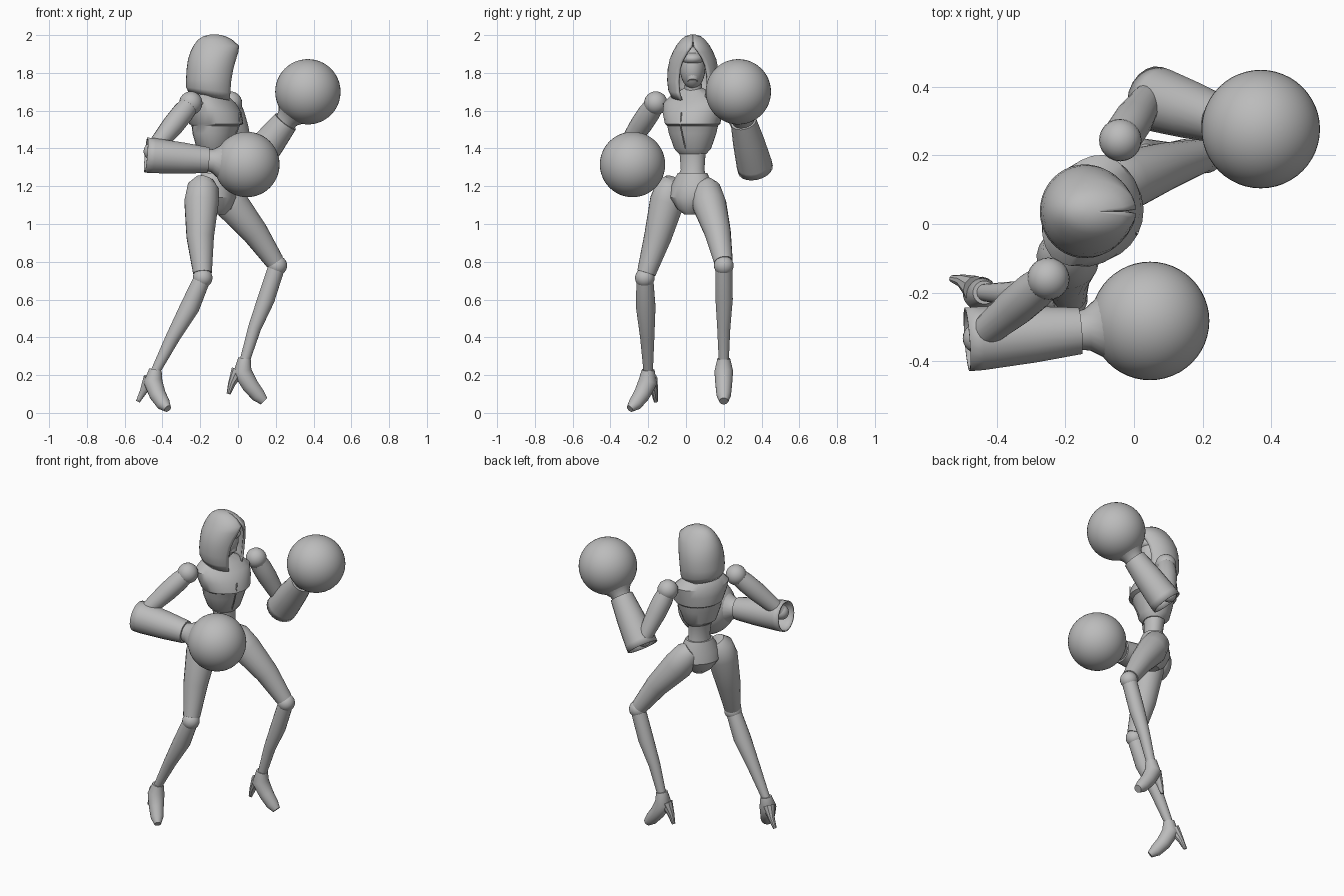
import bpy, bmesh, math
from mathutils import Vector, Matrix

cube = bpy.data.objects.get("Cube")
if cube:
    bpy.data.objects.remove(cube, do_unlink=True)

GREY = (0.5, 0.5, 0.5, 1)
grey = bpy.data.materials.new("matte grey")
grey.use_nodes = True
grey.diffuse_color = GREY
grey.node_tree.nodes["Principled BSDF"].inputs["Base Color"].default_value = GREY


def finish(name, bm, angle=35):
    bmesh.ops.recalc_face_normals(bm, faces=bm.faces)
    mesh = bpy.data.meshes.new(name)
    bm.to_mesh(mesh)
    bm.free()
    mesh.materials.append(grey)
    for poly in mesh.polygons:
        poly.use_smooth = True
    mesh.set_sharp_from_angle(angle=math.radians(angle))
    obj = bpy.data.objects.new(name, mesh)
    bpy.context.scene.collection.objects.link(obj)
    return obj


def skin(name, rings, wrap=True, caps=(True, True), angle=35):
    """Join rings of points into one surface."""
    bm = bmesh.new()
    rows = [[bm.verts.new(p) for p in ring] for ring in rings]
    n = len(rows[0])
    for a, b in zip(rows, rows[1:]):
        for i in range(n if wrap else n - 1):
            j = (i + 1) % n
            bm.faces.new((a[i], a[j], b[j], b[i]))
    for row, cap in ((rows[0], caps[0]), (rows[-1], caps[1])):
        if cap:
            bm.faces.new(row)
    return finish(name, bm, angle)


def tube(name, path, caps=(True, True), sides=20, angle=35):
    """Round limb through (x, y, z, radius) stations."""
    pts = [Vector(p[:3]) for p in path]
    rings, side = [], None
    for k, p in enumerate(pts):
        t = (pts[min(k + 1, len(pts) - 1)] - pts[max(k - 1, 0)]).normalized()
        side = t.orthogonal() if side is None else side - t * side.dot(t)
        side.normalize()
        up = t.cross(side)
        steps = [math.tau * i / sides for i in range(sides)]
        rings.append([p + path[k][3] * (side * math.cos(a) + up * math.sin(a)) for a in steps])
    return skin(name, rings, True, caps, angle)


def ball(name, centre, size, segments=24):
    size = (size,) * 3 if isinstance(size, float) else size
    bm = bmesh.new()
    bmesh.ops.create_uvsphere(bm, u_segments=segments, v_segments=segments // 2, radius=1)
    bm.transform(Matrix.Translation(centre) @ Matrix.Diagonal((*size, 1)))
    return finish(name, bm)


def body(name, levels, yaw, angle=30, sides=24):
    """Stacked ovals of (z, x, y, half depth, half width), turned by yaw."""
    turn = Matrix.Rotation(math.radians(yaw), 3, "Z")
    rings = []
    for z, x, y, depth, width in levels:
        steps = [math.tau * i / sides for i in range(sides)]
        rings.append([Vector((x, y, z)) + turn @ Vector((depth * math.cos(a), width * math.sin(a), 0))
                      for a in steps])
    return skin(name, rings, angle=angle)


def shell(obj, thickness):
    mod = obj.modifiers.new("thickness", "SOLIDIFY")
    mod.thickness = thickness
    mod.offset = 0


# Torso: waist, flared rib cage with a bust ledge, and neck
body("waist", [(1.22, -.12, .03, .07, .085), (1.29, -.12, .035, .055, .065),
               (1.36, -.125, .035, .06, .07), (1.43, -.13, .035, .07, .08)], -27)
body("chest", [(1.37, -.12, .035, .06, .075), (1.40, -.125, .035, .092, .10),
               (1.48, -.125, .035, .112, .13), (1.52, -.12, .035, .122, .138),
               (1.53, -.115, .035, .142, .148), (1.59, -.125, .035, .138, .165),
               (1.64, -.14, .04, .115, .172), (1.68, -.15, .04, .085, .13),
               (1.72, -.15, .04, .045, .05)], -27)
tube("neck", [(-.15, .04, 1.66, .05), (-.12, .037, 1.8, .042)])
tube("chest_seam", [(.01, -.025, 1.59, .004), (.005, -.03, 1.52, .004), (-.02, -.015, 1.45, .004),
                    (-.043, -.004, 1.4, .004)], sides=6)

# Pelvis
body("pelvis", [(1.05, -.11, .03, .045, .035), (1.08, -.115, .03, .08, .075),
                (1.14, -.12, .03, .103, .125), (1.2, -.12, .03, .092, .12),
                (1.27, -.12, .035, .068, .082)], -32)

# Head, visor and open-faced hood
ball("head", (-.115, .035, 1.83), (.083, .068, .115))
tube("chin", [(-.085, .035, 1.8, .05), (-.06, .035, 1.755, .026)], angle=50)
ball("visor", (-.1, .035, 1.875), (.085, .064, .038))
hood_levels = [  # z, back x, front x, half width, opening half angle
    (1.675, -.255, -.03, .108, 34), (1.71, -.268, -.022, .124, 36), (1.76, -.268, -.018, .13, 36),
    (1.82, -.265, -.01, .127, 33), (1.87, -.258, -.004, .117, 26), (1.91, -.245, 0, .1, 15),
    (1.94, -.23, 0, .083, 3), (1.97, -.208, -.035, .06, 0), (1.988, -.18, -.07, .038, 0),
    (1.996, -.145, -.105, .012, 0)]
hood_rings = []
for z, back, front, half, gap in hood_levels:
    ring = []
    for i in range(33):
        a = math.radians(gap + (360 - 2 * gap) * i / 32)
        drape = .022 * math.cos(a) * max(0, (1.8 - z) / .12)
        ring.append(((back + front) / 2 + (front - back) / 2 * math.cos(a),
                     .037 + half * math.sin(a), z - drape))
    hood_rings.append(ring)
shell(skin("hood", hood_rings, wrap=False, caps=(False, True), angle=50), .014)

# Arms: shoulder, elbow, cuff end, wrist, ball centre for each
arms = {
    "right": [(-.25, -.16, 1.64), (-.455, -.333, 1.385), (-.487, -.337, 1.365),
              (-.16, -.312, 1.338), (.047, -.283, 1.315)],
    "left": [(-.04, .245, 1.64), (.045, .375, 1.345), (.055, .368, 1.29),
             (.25, .305, 1.54), (.37, .277, 1.70)]}
for side, joints in arms.items():
    shoulder, elbow, cuff, wrist, fist = [Vector(j) for j in joints]
    ball(side + "_shoulder", shoulder, .062)
    mid = shoulder.lerp(elbow, .45)
    tube(side + "_upper_arm", [(*shoulder, .05), (*shoulder.lerp(elbow, .2), .058), (*mid, .058),
                               (*elbow, .042)])
    ball(side + "_elbow", elbow, .045)
    tube(side + "_forearm", [(*elbow, .042), (*wrist, .05)])
    shell(tube(side + "_cuff", [(*cuff, .09), (*cuff.lerp(wrist, .12), .09),
                                (*cuff.lerp(wrist, .6), .079), (*wrist, .066)],
               caps=(False, True)), .008)
    tube(side + "_glove_neck", [(*wrist.lerp(fist, -.04), .055), (*wrist.lerp(fist, .12), .062),
                                (*wrist.lerp(fist, .3), .088), (*wrist.lerp(fist, .45), .118)])
    ball(side + "_glove_ball", fist, .173, 48)

# Legs and high-heeled shoes
legs = {
    "right": dict(
        thigh=[(-.175, -.06, 1.235, .05), (-.185, -.075, 1.2, .082), (-.193, -.1, 1.12, .092),
               (-.2, -.15, .93, .073), (-.188, -.21, .74, .05)],
        knee=(-.187, -.218, .715),
        calf=[(-.19, -.218, .71, .045), (-.255, -.213, .56, .052), (-.345, -.205, .4, .038),
              (-.437, -.2, .22, .025)],
        shoe=[(-.437, -.2, .228, .034), (-.45, -.202, .165, .05), (-.425, -.235, .095, .044),
              (-.395, -.27, .047, .037), (-.372, -.297, .022, .02)],
        heel=[(-.465, -.188, .18, .038), (-.5, -.167, .115, .02), (-.53, -.16, .06, .011)]),
    "left": dict(
        thigh=[(-.11, .09, 1.21, .055), (-.085, .105, 1.18, .08), (-.03, .125, 1.1, .09),
               (.09, .168, .955, .07), (.195, .198, .8, .05)],
        knee=(.208, .2, .78),
        calf=[(.205, .2, .775, .045), (.148, .202, .6, .046), (.088, .2, .45, .035),
              (.037, .2, .28, .027)],
        shoe=[(.035, .2, .288, .034), (.022, .2, .22, .05), (.065, .2, .145, .044),
              (.108, .2, .092, .038), (.138, .2, .062, .024)],
        heel=[(.002, .2, .225, .038), (-.033, .2, .155, .02), (-.05, .2, .1, .011)])}
for side, parts in legs.items():
    tube(side + "_thigh", parts["thigh"], angle=50)
    ball(side + "_knee", parts["knee"], .052)
    tube(side + "_calf", parts["calf"])
    tube(side + "_shoe", parts["shoe"], angle=50)
    tube(side + "_heel", parts["heel"], sides=10)
